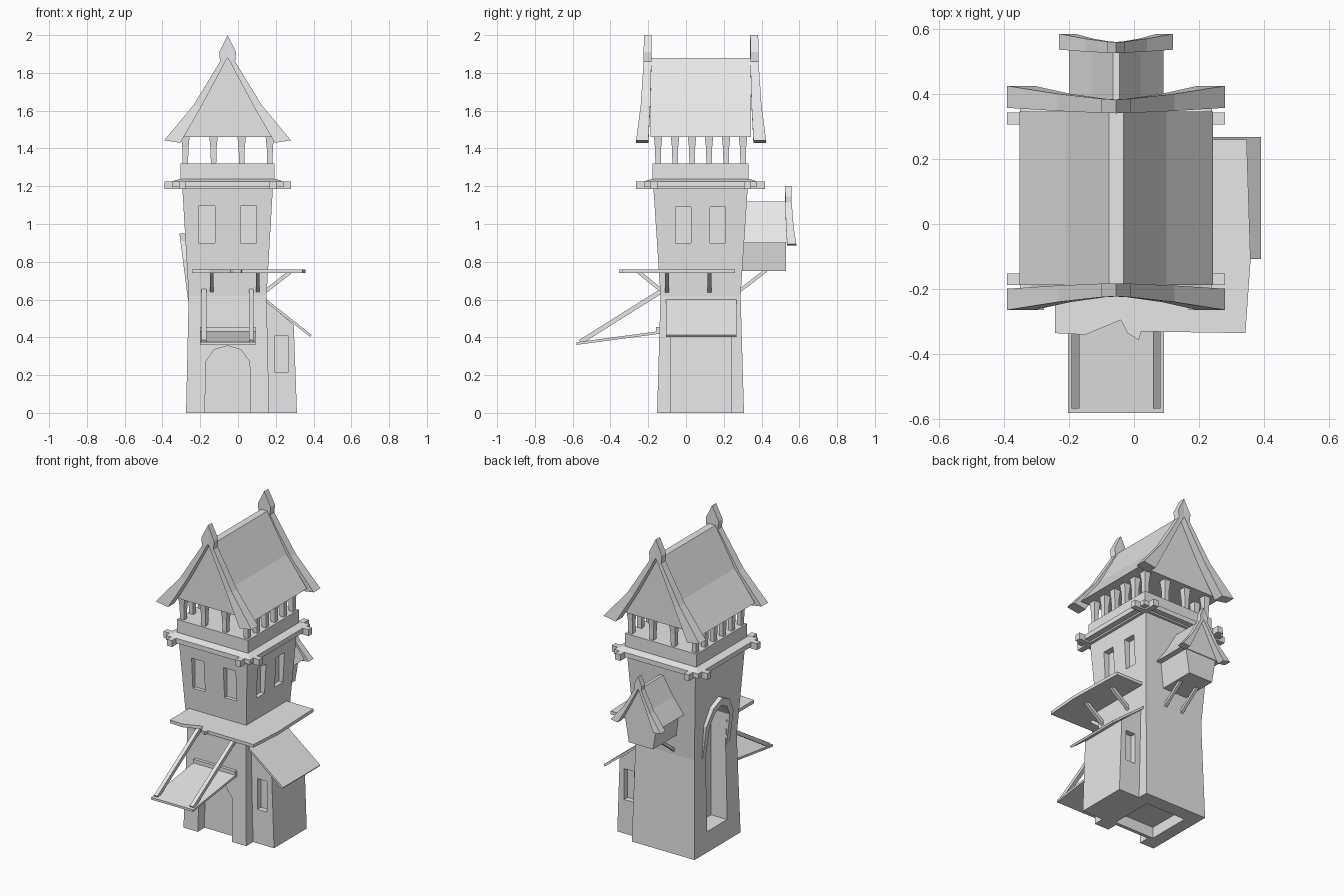
import bpy
import bmesh
from mathutils import Vector

if "Cube" in bpy.data.objects:
    bpy.data.objects.remove(bpy.data.objects["Cube"])

CX, CY = -0.055, 0.077  # tower axis

GREY = bpy.data.materials.new("plain grey")
GREY.use_nodes = True
GREY.diffuse_color = (0.8, 0.8, 0.8, 1)
GREY.node_tree.nodes["Principled BSDF"].inputs["Base Color"].default_value = (0.8, 0.8, 0.8, 1)


def loft(name, sections):
    """Skin a row of equal rings and cap both ends."""
    bm = bmesh.new()
    rings = [[bm.verts.new(p) for p in ring] for ring in sections]
    n = len(rings[0])
    for a, b in zip(rings, rings[1:]):
        for i in range(n):
            j = (i + 1) % n
            bm.faces.new((a[i], a[j], b[j], b[i]))
    bm.faces.new(rings[0])
    bm.faces.new(rings[-1])
    bmesh.ops.recalc_face_normals(bm, faces=bm.faces)
    mesh = bpy.data.meshes.new(name)
    bm.to_mesh(mesh)
    bm.free()
    mesh.materials.append(GREY)
    ob = bpy.data.objects.new(name, mesh)
    bpy.context.collection.objects.link(ob)
    return ob


def prism(name, poly, axis, lo, hi):
    """Extrude a flat outline along an axis."""
    place = {"x": lambda u, v, t: (t, u, v),
             "y": lambda u, v, t: (u, t, v),
             "z": lambda u, v, t: (u, v, t)}[axis]
    return loft(name, [[place(u, v, t) for u, v in poly] for t in (lo, hi)])


def box(name, x0, x1, y0, y1, z0, z1):
    return prism(name, [(x0, y0), (x1, y0), (x1, y1), (x0, y1)], "z", z0, z1)


def square(cx, cy, hx, hy, z):
    return [(cx - hx, cy - hy, z), (cx + hx, cy - hy, z),
            (cx + hx, cy + hy, z), (cx - hx, cy + hy, z)]


def strut(name, a, b, width):
    """Square bar between two points."""
    a, b = Vector(a), Vector(b)
    d = (b - a).normalized()
    side = d.cross(Vector((0, 0, 1))).normalized() * width / 2
    up = side.cross(d)
    ring = [side + up, side - up, -side - up, -side + up]
    return loft(name, [[p + o for o in ring] for p in (a, b)])


def mirrored(half, centre):
    """Half outline running from its outer end to the middle, completed."""
    return ([(centre - u, z) for u, z in half]
            + [(centre + u, z) for u, z in reversed(half) if u > 0])


def carve(ob, cutters):
    bpy.context.view_layer.objects.active = ob
    for c in cutters:
        mod = ob.modifiers.new("cut", "BOOLEAN")
        mod.operation = "DIFFERENCE"
        mod.solver = "EXACT"
        mod.object = c
        bpy.ops.object.modifier_apply(modifier=mod.name)
        bpy.data.objects.remove(c)


# Tower body, pinched at the waist
tower = loft("tower_body", [square(CX, CY, hx, hy, z) for z, hx, hy in
                            ((0, 0.22, 0.23), (0.62, 0.206, 0.212), (1.2, 0.24, 0.25))])
door = mirrored([(0.12, -0.1), (0.117, 0.27), (0.07, 0.335), (0, 0.355)], CX)
niche_half = [(0.1, 0.13), (0.1, 0.8), (0.06, 0.875), (0, 0.9)]
cuts = [prism("door_cutter", door, "y", -0.4, -0.085),
        prism("niche_cutter", mirrored(niche_half, CY), "x", -0.5, -0.16),
        box("base_cutter", CX - 0.14, CX + 0.14, CY - 0.14, CY + 0.14, -0.1, 0.07)]
for s in (-1, 1):
    wx, wy = CX + s * 0.111, CY + s * 0.092
    cuts.append(box("front_window_cutter", wx - 0.043, wx + 0.043, -0.4, -0.13, 0.9, 1.095))
    cuts.append(box("side_window_cutter", 0.14, 0.4, wy - 0.041, wy + 0.041, 0.9, 1.09))
carve(tower, cuts)

# Arched hood over the niche
hood_out = mirrored([(0.135, 0.6), (0.135, 0.81), (0.08, 0.91), (0, 0.95)], CY)
hood_in = mirrored([(0.105, 0.6), (0.1, 0.8), (0.06, 0.87), (0, 0.9)], CY)


def hood_x(z):
    return -0.265 - 0.045 * (z - 0.6) / 0.35


loft("niche_hood", [[(hood_x(o[1]), *o), (hood_x(i[1]), *i), (-0.25, *i), (-0.25, *o)]
                    for o, i in zip(hood_out, hood_in)])

# Ledge, crossing beams and parapet
loft("ledge", [square(CX, CY, h, h + 0.005, z) for z, h in
               ((1.195, 0.295), (1.225, 0.295), (1.238, 0.255))])
for s in (-1, 1):
    by, bx = CY + s * 0.247, CX + s * 0.24
    box("beam_across", CX - 0.335, CX + 0.335, by - 0.018, by + 0.018, 1.185, 1.225)
    box("beam_along", bx - 0.018, bx + 0.018, CY - 0.341, CY + 0.341, 1.185, 1.225)
box("parapet", CX - 0.249, CX + 0.249, CY - 0.254, CY + 0.254, 1.23, 1.32)

# Tapered gallery posts around the edge
spots = {(i, j) for i in range(4) for j in range(6) if i in (0, 3) or j in (0, 5)}
for i, j in sorted(spots):
    px, py = CX + (i - 1.5) * 0.149, CY + (j - 2.5) * 0.09
    loft("gallery_post", [square(px, py, h, h, z) for z, h in
                          ((1.31, 0.014), (1.4, 0.016), (1.47, 0.023))])


# Roofs with flared gable boards
def gable_board(name, outer, inner, y_in, y_out, flare, direction):
    wide = max(u for u, z in outer)
    rows = []
    for o, i in zip(mirrored(outer, CX), mirrored(inner, CX)):
        f = direction * flare * (abs(o[0] - CX) / wide) ** 1.4
        rows.append([(o[0], y_out + f, o[1]), (i[0], y_out + f, i[1]),
                     (i[0], y_in + f * 0.4, i[1]), (o[0], y_in + f * 0.4, o[1])])
    return loft(name, rows)


roof_half = [(0.297, 1.46), (0.155, 1.64), (0.022, 1.88)]
prism("main_roof", mirrored(roof_half, CX), "y", -0.187, 0.345)
outer = [(0.335, 1.443), (0.18, 1.63), (0.04, 1.86), (0.045, 1.91), (0, 2.0)]
inner = [(0.25, 1.43), (0.14, 1.62), (0.03, 1.825), (0.015, 1.855), (0, 1.88)]
gable_board("front_gable_board", outer, inner, -0.182, -0.222, 0.042, -1)
gable_board("back_gable_board", outer, inner, 0.34, 0.382, 0.042, 1)

# Small bay on the back
bay = mirrored([(0.085, 0.75), (0.115, 0.93), (0, 1.09)], CX)
prism("bay_body", bay, "y", 0.25, 0.53)
prism("bay_roof", mirrored([(0.145, 0.9), (0.075, 1.0), (0.01, 1.12)], CX), "y", 0.25, 0.535)
small_out = [(0.175, 0.893), (0.095, 0.99), (0.024, 1.115), (0.026, 1.145), (0, 1.2)]
small_in = [(0.125, 0.885), (0.07, 0.985), (0.016, 1.09), (0.008, 1.105), (0, 1.12)]
gable_board("bay_gable_board", small_out, small_in, 0.525, 0.558, 0.026, 1)
for s in (-1, 1):
    strut("bay_bracket", (CX + s * 0.06, 0.275, 0.64), (CX + s * 0.06, 0.425, 0.755), 0.018)

# Ragged awning around the front and the left side
awning = [(-0.243, -0.335), (-0.15, -0.34), (-0.04, -0.295), (-0.02, -0.335), (0.015, -0.356),
          (0.022, -0.33), (0.342, -0.335), (0.358, -0.11), (0.346, 0.26),
          (0.1, 0.26), (0.1, -0.1), (-0.243, -0.1)]
prism("awning", awning, "z", 0.74, 0.76)
for s in (-1, 1):
    ax, ay = CX + 0.038 + s * 0.122, CY - 0.065 + s * 0.113
    strut("front_awning_bracket", (ax, -0.12, 0.64), (ax, -0.25, 0.745), 0.02)
    strut("side_awning_bracket", (0.14, ay, 0.64), (0.275, ay, 0.745), 0.02)

# Lean-to shed with a sloping roof
shed = prism("shed_body", [(0.1, 0), (0.312, 0), (0.295, 0.467), (0.15, 0.588), (0.1, 0.588)],
             "y", -0.085, 0.242)
carve(shed, [box("shed_window_cutter", 0.195, 0.264, y0, y1, 0.215, 0.41)
             for y0, y1 in ((-0.2, -0.05), (0.207, 0.4))])
prism("shed_roof", [(0.14, 0.593), (0.382, 0.402), (0.39, 0.413), (0.14, 0.61)],
      "y", -0.107, 0.267)

# Raised flap above the door, with its hinge bar and stays
prism("door_flap", [(-0.58, 0.36), (-0.13, 0.42), (-0.13, 0.434), (-0.58, 0.374)],
      "x", -0.202, 0.092)
box("flap_hinge_bar", -0.202, 0.092, -0.16, -0.13, 0.432, 0.455)
for s in (-1, 1):
    sx = CX + s * 0.125
    strut("flap_stay", (sx, -0.56, 0.375), (sx, -0.13, 0.645), 0.024)
